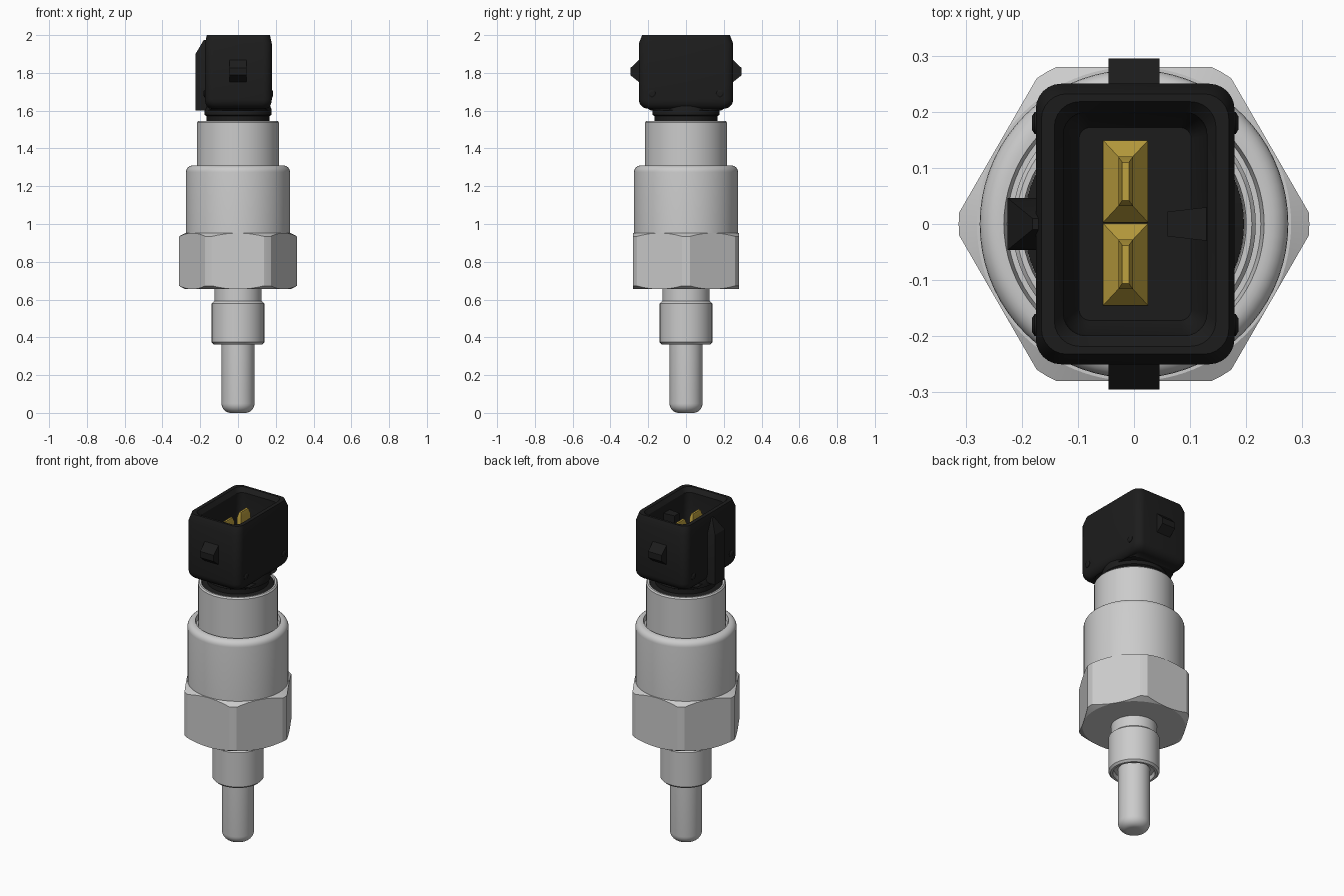
import bpy, bmesh, math
from math import sin, cos, pi, radians
from mathutils import Vector

if "Cube" in bpy.data.objects:
    bpy.data.objects.remove(bpy.data.objects["Cube"])


def material(name, rgb):
    m = bpy.data.materials.new(name)
    m.diffuse_color = (*rgb, 1)
    m.use_nodes = True
    m.node_tree.nodes["Principled BSDF"].inputs["Base Color"].default_value = m.diffuse_color
    return m


BLACK = material("black_plastic", (0.012, 0.012, 0.012))
GOLD = material("gold_contact", (0.52, 0.36, 0.05))


def loft(name, rings, mat=None, angle=30):
    """Skin a stack of equal-length rings and cap both ends."""
    bm = bmesh.new()
    vs = [[bm.verts.new(p) for p in r] for r in rings]
    n = len(vs[0])
    for a, b in zip(vs, vs[1:]):
        for i in range(n):
            j = (i + 1) % n
            bm.faces.new((a[i], a[j], b[j], b[i]))
    bm.faces.new(vs[0][::-1])
    bm.faces.new(vs[-1])
    bmesh.ops.remove_doubles(bm, verts=bm.verts, dist=1e-5)
    bmesh.ops.recalc_face_normals(bm, faces=bm.faces)
    me = bpy.data.meshes.new(name)
    bm.to_mesh(me)
    bm.free()
    ob = bpy.data.objects.new(name, me)
    bpy.context.collection.objects.link(ob)
    if mat:
        me.materials.append(mat)
    bpy.ops.object.select_all(action='DESELECT')
    ob.select_set(True)
    bpy.context.view_layer.objects.active = ob
    bpy.ops.object.shade_smooth_by_angle(angle=radians(angle))
    return ob


def lathe(name, profile, mat=None, n=72):
    return loft(name, [[Vector((r * cos(2 * pi * i / n), r * sin(2 * pi * i / n), z))
                        for i in range(n)] for r, z in profile], mat)


def fillet(cr, cz, rad, a0, a1, n=6):
    """Arc points for a lathe profile."""
    return [(cr + rad * cos(radians(a0 + (a1 - a0) * i / n)),
             cz + rad * sin(radians(a0 + (a1 - a0) * i / n))) for i in range(n + 1)]


def rect(cx, cy, hx, hy, z, r=0.0, k=6):
    """Rectangle ring, rounded when r > 0."""
    if r == 0:
        return [Vector((cx + sx * hx, cy + sy * hy, z))
                for sx, sy in ((1, 1), (-1, 1), (-1, -1), (1, -1))]
    pts = []
    for q, (sx, sy) in enumerate(((1, 1), (-1, 1), (-1, -1), (1, -1))):
        for i in range(k + 1):
            a = pi / 2 * (q + i / k)
            pts.append(Vector((cx + sx * (hx - r) + r * cos(a),
                               cy + sy * (hy - r) + r * sin(a), z)))
    return pts


# Probe pin with rounded tip
lathe("probe_tip", fillet(0.037, 0.05, 0.05, -90, 0, 8) + [(0.087, 0.42)])

# Mounting stem with recessed end and relief neck
lathe("mounting_stem", [(0.08, 0.385), (0.108, 0.385), (0.115, 0.363), (0.128, 0.363),
                        (0.139, 0.374), (0.139, 0.58), (0.125, 0.592), (0.125, 0.68)])

# Hexagon nut, corners turned down to a circle and chamfered
N, FLAT, ROUND, SLOPE = 96, 0.28, 0.3125, 0.55
hex_rings = [[], [], [], []]
for i in range(N):
    t = 2 * pi * i / N
    r = min(FLAT / cos(t % (pi / 3) - pi / 6), ROUND)
    d = (r - FLAT) * SLOPE
    for ring, (rr, z) in zip(hex_rings, ((FLAT, 0.655), (r, 0.655 + d),
                                         (r, 0.952 - d), (FLAT, 0.952))):
        ring.append(Vector((rr * cos(t), rr * sin(t), z)))
loft("hex_nut", hex_rings, angle=12)

# Main housing with rolled rim, and the sleeve rising from it
lathe("housing", [(0.2, 0.9), (0.275, 0.9)] + fillet(0.24, 1.275, 0.035, 0, 90)
      + [(0.232, 1.31), (0.226, 1.285), (0.2, 1.285)])
lathe("sleeve", [(0.217, 1.2), (0.217, 1.537), (0.21, 1.545), (0.2, 1.545),
                 (0.197, 1.52), (0.15, 1.52)])

# Plastic collar under the plug
lathe("plug_collar", [(0.196, 1.5), (0.196, 1.535), (0.167, 1.545), (0.167, 1.572),
                      (0.178, 1.578), (0.178, 1.605), (0.165, 1.64)], BLACK)

# Plug shell with hollow socket
C = 0.002
shell = [rect(C, 0, 0.165, 0.185, 1.6, 0.08)]
for i in range(7):
    a = pi / 2 * i / 6
    shell.append(rect(C, 0, 0.145 + 0.032 * sin(a), 0.2 + 0.05 * sin(a),
                      1.66 - 0.05 * cos(a), 0.045))
shell += [rect(C, 0, 0.177, 0.25, 1.955, 0.045), rect(C, 0, 0.167, 0.232, 2.0, 0.045),
          rect(C, 0, 0.144, 0.218, 2.0, 0.045), rect(C, 0, 0.128, 0.199, 1.975, 0.04),
          rect(C, 0, 0.126, 0.197, 1.74, 0.04), rect(C, 0, 0.1, 0.172, 1.69, 0.02)]
loft("plug_shell", shell, BLACK)

# Back guide rib with pointed top
loft("guide_rib", [rect(-0.195, 0, 0.03, 0.046, 1.6), rect(-0.195, 0, 0.03, 0.046, 1.9),
                   rect(-0.173, 0, 0.008, 0.01, 1.975)], BLACK)

# Keying rib inside the socket
key = [(0.06, -0.022), (0.13, -0.03), (0.13, 0.03), (0.06, 0.022)]
loft("socket_key", [[Vector((x, y, z)) for x, y in key] for z in (1.68, 1.93)], BLACK)

for s, side in ((-1, "front"), (1, "back")):
    # Latch wedges on both long ends
    latch = [(0.235, 1.75), (0.25, 1.752), (0.295, 1.788), (0.295, 1.825),
             (0.25, 1.868), (0.235, 1.868)]
    loft("latch_" + side, [[Vector((x, s * y, z)) for y, z in latch]
                           for x in (-0.045, 0.045)], BLACK)
    # Contact blades on tapered feet
    cy = 0.002 + s * 0.074
    loft("contact_" + side, [rect(-0.015, cy, 0.04, 0.073, 1.68),
                             rect(-0.015, cy, 0.04, 0.073, 1.70),
                             rect(-0.015, cy, 0.013, 0.044, 1.74),
                             rect(-0.015, cy, 0.013, 0.044, 1.91),
                             rect(-0.015, cy, 0.006, 0.034, 1.94)], GOLD)
    # Small moulding bumps near the lower corners of both broad faces
    for f, face in ((-1, "left"), (1, "right")):
        bump = [[Vector((C + f * x, s * 0.18 + r * cos(2 * pi * i / 20),
                         1.69 + r * sin(2 * pi * i / 20))) for i in range(20)]
                for r, x in ((0.02, 0.165), (0.02, 0.179), (0.012, 0.184))]
        loft(f"bump_{side}_{face}", bump, BLACK)
